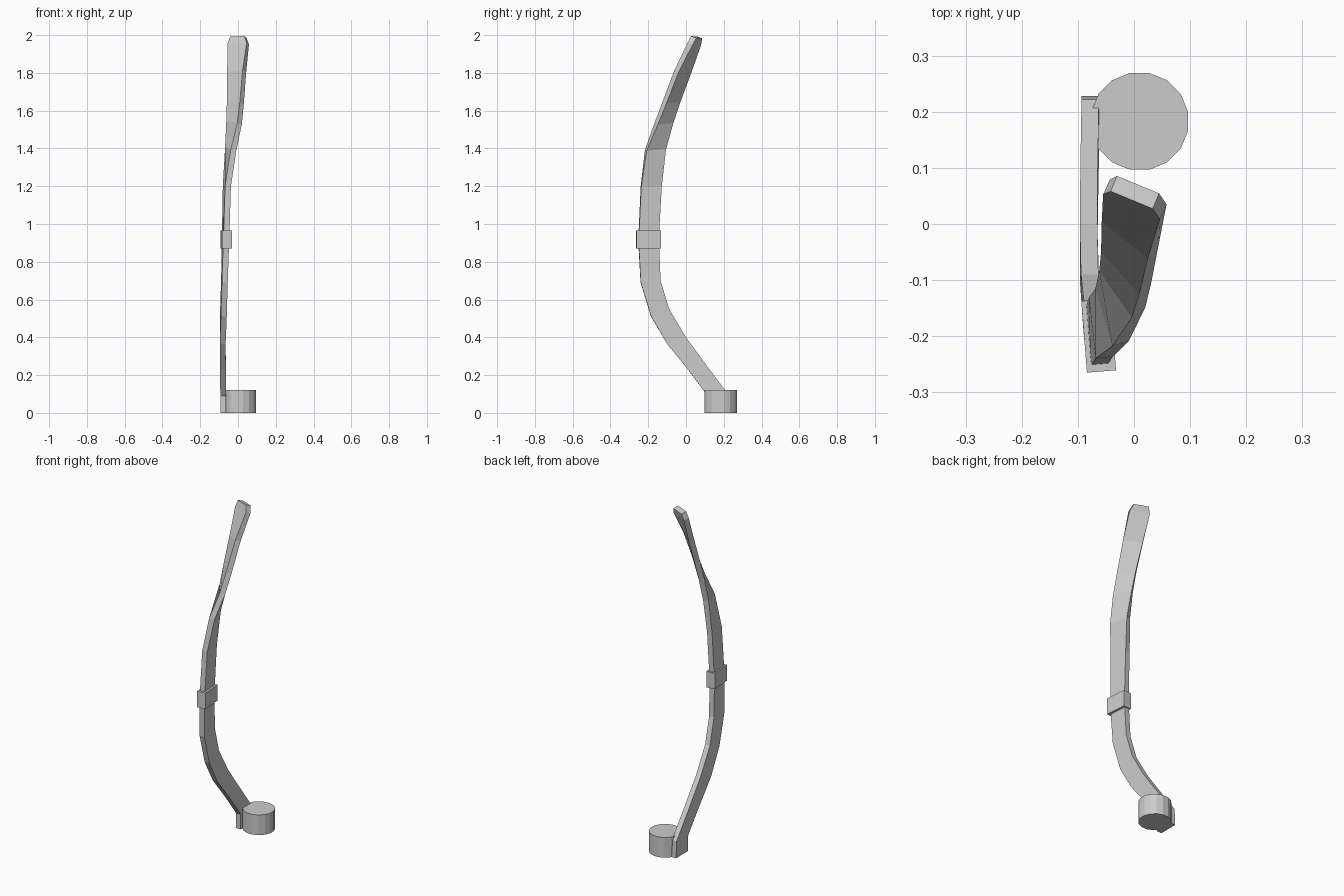
import bpy, bmesh, math
from mathutils import Vector, Matrix

if "Cube" in bpy.data.objects:
    bpy.data.objects.remove(bpy.data.objects["Cube"])


def finish(name, bm):
    bmesh.ops.recalc_face_normals(bm, faces=bm.faces)
    me = bpy.data.meshes.new(name)
    bm.to_mesh(me)
    bm.free()
    ob = bpy.data.objects.new(name, me)
    bpy.context.collection.objects.link(ob)
    return ob


# Twisted band: back edge point and front edge point at each station
stations = [
    ((-.078, .228, 0), (-.078, .115, 0)),
    ((-.078, .222, .10), (-.078, .115, .09)),
    ((-.080, .11, .25), (-.080, .01, .23)),
    ((-.081, .00, .40), (-.081, -.10, .365)),
    ((-.079, -.09, .55), (-.075, -.185, .51)),
    ((-.074, -.135, .70), (-.070, -.24, .69)),
    ((-.070, -.145, .92), (-.062, -.252, .91)),
    ((-.065, -.13, 1.20), (-.053, -.238, 1.20)),
    ((-.054, -.11, 1.40), (-.024, -.213, 1.39)),
    ((-.050, -.075, 1.54), (.008, -.158, 1.53)),
    ((-.048, -.04, 1.65), (.020, -.115, 1.64)),
    ((-.048, .015, 1.80), (.034, -.05, 1.81)),
    ((-.049, .066, 1.95), (.052, .022, 1.955)),
    ((-.036, .072, 1.988), (.039, .041, 1.99)),
]
T = .0155
pts = [(Vector(b), Vector(f)) for b, f in stations]
mid = [(b + f) / 2 for b, f in pts]
bm = bmesh.new()
rings = []
for i, (b, f) in enumerate(pts):
    tangent = mid[min(i + 1, len(mid) - 1)] - mid[max(i - 1, 0)]
    n = tangent.cross(f - b).normalized() * T
    rings.append([bm.verts.new(p) for p in (b + n, f + n, f - n, b - n)])
for r0, r1 in zip(rings, rings[1:]):
    for k in range(4):
        j = (k + 1) % 4
        bm.faces.new((r0[k], r0[j], r1[j], r1[k]))
bm.faces.new(rings[0])
bm.faces.new(rings[-1])
finish("twisted_band", bm)

# Round foot with sixteen sides
bm = bmesh.new()
bmesh.ops.create_cone(bm, cap_ends=True, segments=16, radius1=.088, radius2=.088, depth=.12,
                      matrix=Matrix.Translation((.01, .183, .06)) @ Matrix.Rotation(math.pi / 16, 4, 'Z'))
finish("round_foot", bm)

# Clip around the middle of the band
bm = bmesh.new()
bmesh.ops.create_cube(bm, size=1, matrix=Matrix.Translation((-.063, -.199, .917))
                      @ Matrix.Rotation(math.radians(4.5), 4, 'Z')
                      @ Matrix.Diagonal((.052, .128, .096, 1)))
finish("band_clip", bm)
